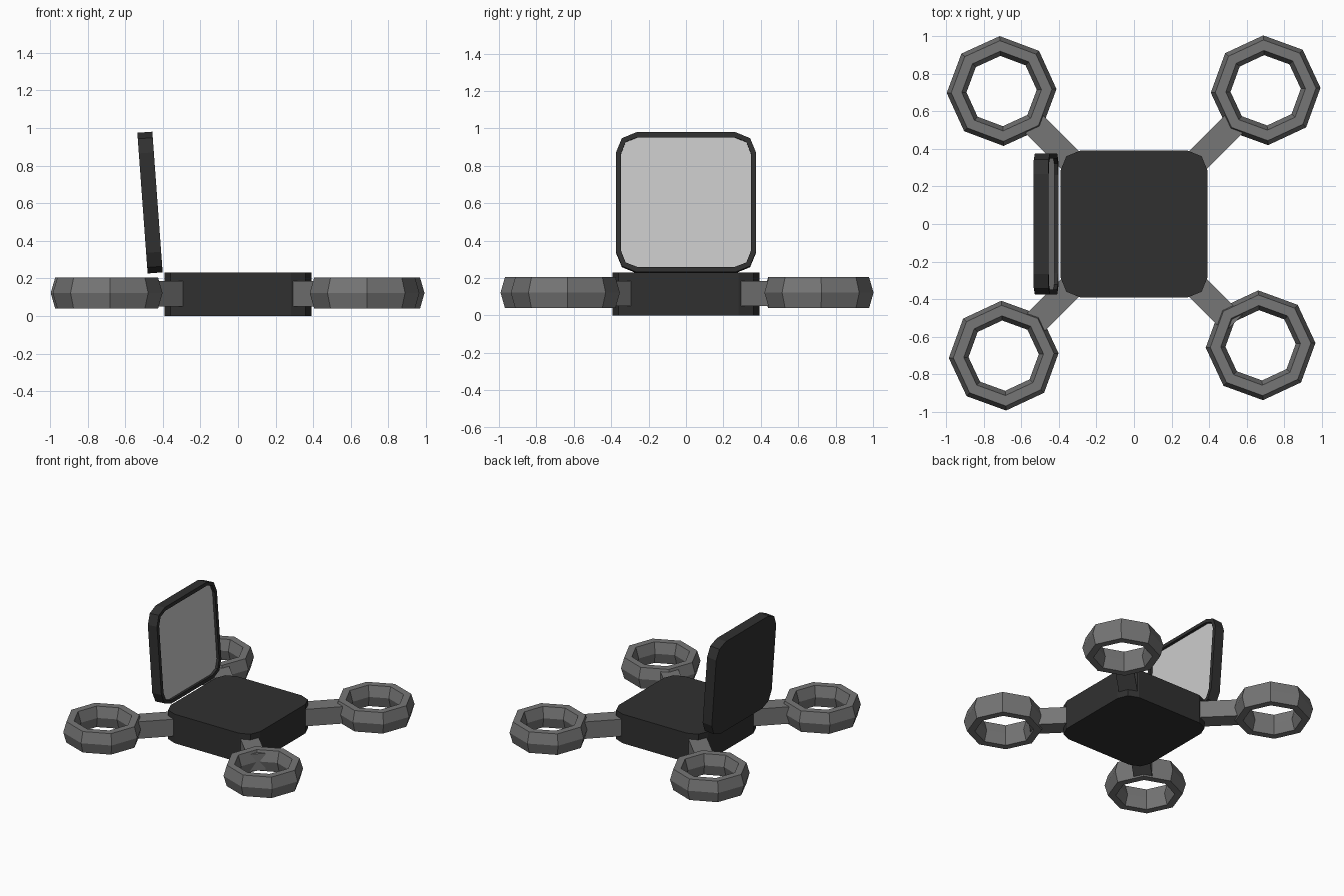
import bpy, bmesh
from math import radians, cos, sin, pi, tau
from mathutils import Matrix

if "Cube" in bpy.data.objects:
    bpy.data.objects.remove(bpy.data.objects["Cube"])


def material(name, grey):
    m = bpy.data.materials.new(name)
    m.diffuse_color = (grey, grey, grey, 1)
    m.use_nodes = True
    m.node_tree.nodes["Principled BSDF"].inputs["Base Color"].default_value = m.diffuse_color
    return m


DARK = material("dark_grey", 0.03)
MID = material("mid_grey", 0.18)
LIGHT = material("light_grey", 0.6)


def finish(name, bm, mats, matrix=Matrix()):
    bmesh.ops.recalc_face_normals(bm, faces=bm.faces)
    me = bpy.data.meshes.new(name)
    bm.to_mesh(me)
    bm.free()
    for m in mats:
        me.materials.append(m)
    ob = bpy.data.objects.new(name, me)
    ob.matrix_world = matrix
    bpy.context.collection.objects.link(ob)
    return ob


def rounded_slab(half, radius, height):
    """Square prism along z with two-segment rounded corners."""
    bm = bmesh.new()
    c = half - radius
    pts = []
    for q in range(4):
        a = q * pi / 2
        cx = c if q in (0, 3) else -c
        cy = c if q in (0, 1) else -c
        for k in range(3):
            t = a + k * pi / 4
            pts.append((cx + radius * cos(t), cy + radius * sin(t), -height / 2))
    face = bm.faces.new([bm.verts.new(p) for p in pts])
    ext = bmesh.ops.extrude_face_region(bm, geom=[face])["geom"]
    verts = [g for g in ext if isinstance(g, bmesh.types.BMVert)]
    bmesh.ops.translate(bm, verts=verts, vec=(0, 0, height))
    bm.normal_update()
    top = max(bm.faces, key=lambda f: f.calc_center_median().z)
    return bm, top


# Body
bm, _ = rounded_slab(0.392, 0.11, 0.23)
finish("body", bm, [DARK], Matrix.Translation((0, 0, 0.115)))

# Upright lid with a recessed light screen facing +x
bm, top = rounded_slab(0.375, 0.11, 0.08)
bmesh.ops.recalc_face_normals(bm, faces=bm.faces)
bmesh.ops.inset_region(bm, faces=[top], thickness=0.028)
ext = bmesh.ops.extrude_face_region(bm, geom=[top])["geom"]
bmesh.ops.translate(bm, vec=(0, 0, -0.02),
                    verts=[g for g in ext if isinstance(g, bmesh.types.BMVert)])
screen = [g for g in ext if isinstance(g, bmesh.types.BMFace)]
screen[0].material_index = 1
if top.is_valid:
    bm.faces.remove(top)
finish("lid", bm, [DARK, LIGHT],
       Matrix.Translation((-0.468, 0, 0.603)) @ Matrix.Rotation(radians(90 - 4.2), 4, 'Y'))

# Rotor guards (eight-sided rings with hexagonal section) and their arms
SECTION = [(0.292, 0), (0.268, 0.083), (0.212, 0.083),
           (0.187, 0), (0.212, -0.083), (0.268, -0.083)]
CORNERS = {"back_left": (-0.704, 0.707, 2, 135), "back_right": (0.70, 0.711, 2.5, 45),
           "front_left": (-0.693, -0.70, 2.5, 225), "front_right": (0.673, -0.645, 2.5, 315)}

for corner, (x, y, turn, arm_angle) in CORNERS.items():
    bm = bmesh.new()
    loops = [[bm.verts.new((r * cos(i * tau / 8), r * sin(i * tau / 8), z))
              for r, z in SECTION] for i in range(8)]
    for i in range(8):
        a, b = loops[i], loops[(i + 1) % 8]
        for j in range(6):
            k = (j + 1) % 6
            bm.faces.new((a[j], b[j], b[k], a[k]))
    finish("rotor_ring_" + corner, bm, [MID],
           Matrix.Translation((x, y, 0.122)) @ Matrix.Rotation(radians(turn), 4, 'Z'))

    bm = bmesh.new()
    bmesh.ops.create_cube(bm, size=1, matrix=Matrix.Translation((0.58, 0, 0))
                          @ Matrix.Diagonal((0.34, 0.134, 0.134, 1)))
    finish("arm_" + corner, bm, [MID],
           Matrix.Translation((0, 0, 0.118)) @ Matrix.Rotation(radians(arm_angle), 4, 'Z'))
